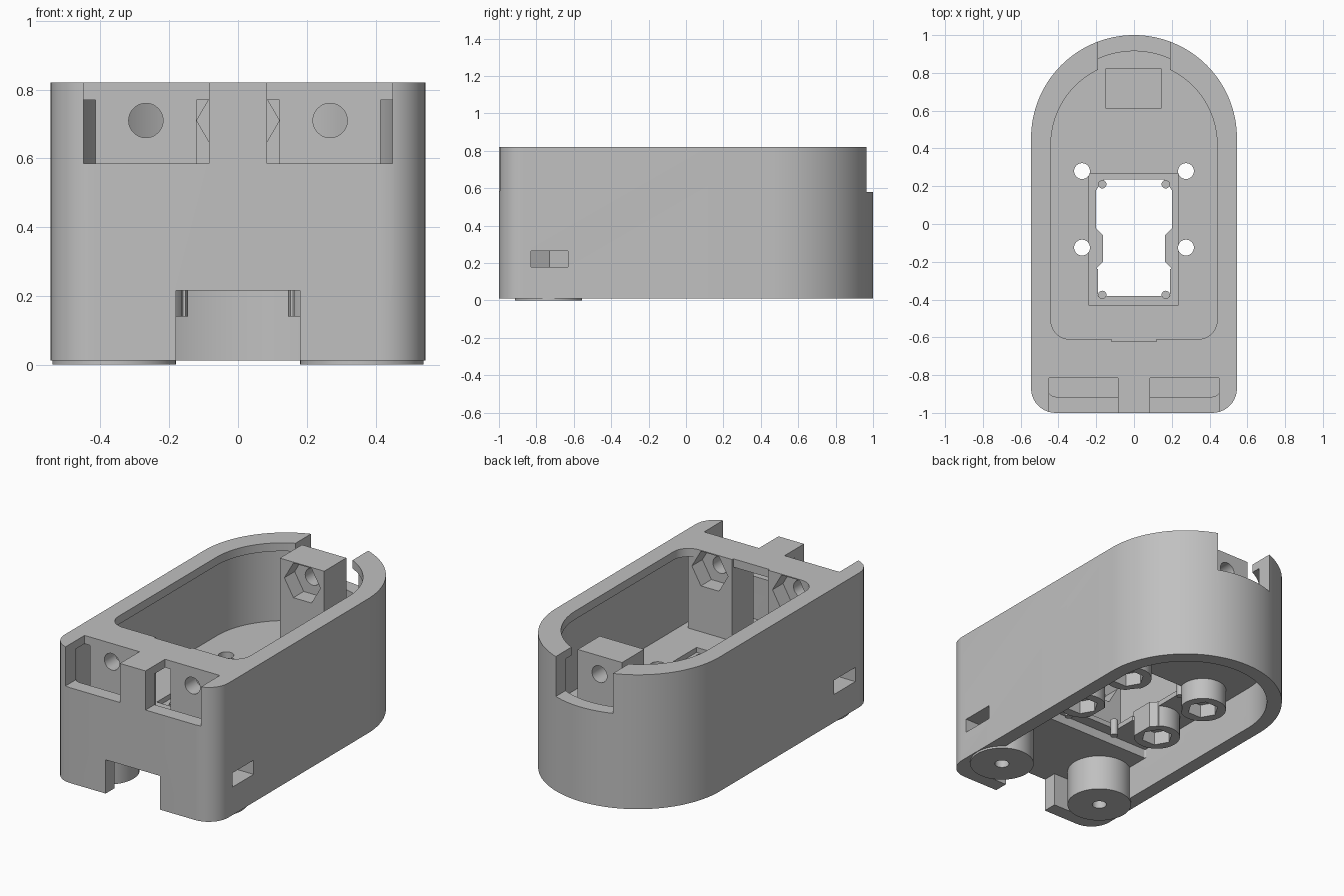
import bpy, bmesh
from math import pi, cos, sin, radians

cube = bpy.data.objects.get("Cube")
if cube:
    bpy.data.objects.remove(cube, do_unlink=True)

grey = bpy.data.materials.new("plain grey")
grey.use_nodes = True
colour = (0.53, 0.53, 0.53, 1)
grey.diffuse_color = colour
grey.node_tree.nodes["Principled BSDF"].inputs["Base Color"].default_value = colour


def prism(name, outline, low, high, axis="z"):
    """Extrude a flat outline along z, or along y with the outline in x and z."""
    bm = bmesh.new()
    rings = []
    for w in (low, high):
        rings.append([bm.verts.new((u, v, w) if axis == "z" else (u, w, v))
                      for u, v in outline])
    bm.faces.new(rings[0])
    bm.faces.new(rings[1])
    n = len(outline)
    for i in range(n):
        j = (i + 1) % n
        bm.faces.new((rings[0][i], rings[0][j], rings[1][j], rings[1][i]))
    bmesh.ops.recalc_face_normals(bm, faces=bm.faces)
    mesh = bpy.data.meshes.new(name)
    bm.to_mesh(mesh)
    bm.free()
    mesh.materials.append(grey)
    obj = bpy.data.objects.new(name, mesh)
    bpy.context.collection.objects.link(obj)
    return obj


def arc(cx, cy, r, start, end, steps):
    return [(cx + r * cos(start + (end - start) * i / steps),
             cy + r * sin(start + (end - start) * i / steps)) for i in range(steps + 1)]


def circle(cx, cy, r, sides=40):
    return arc(cx, cy, r, 0, 2 * pi, sides)[:-1]


def rect(x0, x1, y0, y1):
    return [(x0, y0), (x1, y0), (x1, y1), (x0, y1)]


def arch(half, front, corner, centre):
    """Round back, straight sides and rounded front corners."""
    inner = half - corner
    return (arc(0, centre, half, 0, pi, 64)
            + arc(-inner, front + corner, corner, pi, 1.5 * pi, 10)
            + arc(inner, front + corner, corner, 1.5 * pi, 2 * pi, 10))


def combine(tool, operation):
    mod = body.modifiers.new("boolean", "BOOLEAN")
    mod.operation = operation
    mod.solver = "EXACT"
    mod.object = tool
    bpy.context.view_layer.objects.active = body
    bpy.ops.object.modifier_apply(modifier=mod.name)
    bpy.data.objects.remove(tool, do_unlink=True)


def cut(*args):
    combine(prism("cutter", *args), "DIFFERENCE")


def add(*args):
    combine(prism("addition", *args), "UNION")


# Shell: lip opening, upper cavity and stepped underside
body = prism("case_body", arch(0.545, -1, 0.13, 0.455), 0.012, 0.82)
cut(arch(0.46, -0.915, 0.05, 0.455), 0.33, 0.77)
cut(arch(0.44, -0.61, 0.1, 0.42), 0.6, 0.9)
cut(rect(-0.125, 0.12, -0.622, -0.5), 0.7, 0.9)
cut(arch(0.46, -0.915, 0.05, 0.455), -0.1, 0.215)
cut(arch(0.46, -0.45, 0.01, 0.455), 0.1, 0.27)

# Back notch and front cable notch
cut(rect(-0.19, 0.19, 0.8, 1.1), 0.58, 0.9)
cut(rect(-0.18, 0.18, -1.1, -0.9), -0.1, 0.215)

# Front pillars with their recesses, feet and nut slots
for s in (-1, 1):
    def span(a, b, y0, y1):
        return rect(min(s * a, s * b), max(s * a, s * b), y0, y1)
    add(span(0.12, 0.415, -0.815, -0.61), 0.32, 0.82)
    cut(span(0.085, 0.45, -1.1, -0.815), 0.585, 0.9)
    cut(circle(s * 0.268, 0.71, 0.05), -0.85, -0.55, "y")
    cut(circle(s * 0.268, 0.71, 0.12, 6), -0.71, -0.55, "y")
    add(circle(s * 0.36, -0.735, 0.18, 48), 0, 0.25)
    cut(circle(s * 0.36, -0.735, 0.04), -0.1, 0.3)
    cut(circle(s * 0.36, -0.73, 0.1155, 6), 0.18, 0.265)
    cut(span(0.36, 0.7, -0.83, -0.63), 0.18, 0.265)

# Back pillar with hole and nut pocket
add(rect(-0.15, 0.145, 0.612, 0.822), 0.32, 0.82)
cut(circle(0, 0.71, 0.05), 0.55, 0.9, "y")
cut(circle(0, 0.71, 0.12, 6), 0.55, 0.71, "y")

# Screw posts below the floor
for x in (-0.275, 0.275):
    for y in (0.28, -0.125):
        add(circle(x, y, 0.13), 0.14, 0.3)
        cut(circle(x, y, 0.042), 0.1, 0.4)
        cut(circle(x, y, 0.088, 6), 0.1, 0.22)

# Floor window with a shallow seat, side bumps and corner pegs
cut(rect(-0.238, 0.232, -0.432, 0.267), 0.3, 0.4)
half = [(0.19, -0.38), (0.19, -0.24), (0.2, -0.235), (0.165, -0.2),
        (0.165, -0.06), (0.2, -0.025), (0.2, 0.18), (0.16, 0.235)]
cut(half + [(-x, y) for x, y in reversed(half)], 0.1, 0.4)
for x in (-0.168, 0.168):
    for y in (0.21, -0.375):
        add(circle(x, y, 0.022, 20), 0.22, 0.32)

# Smooth the curved walls, keep edges crisp
bpy.ops.object.select_all(action="DESELECT")
body.select_set(True)
bpy.context.view_layer.objects.active = body
bpy.ops.object.shade_smooth_by_angle(angle=radians(30))
